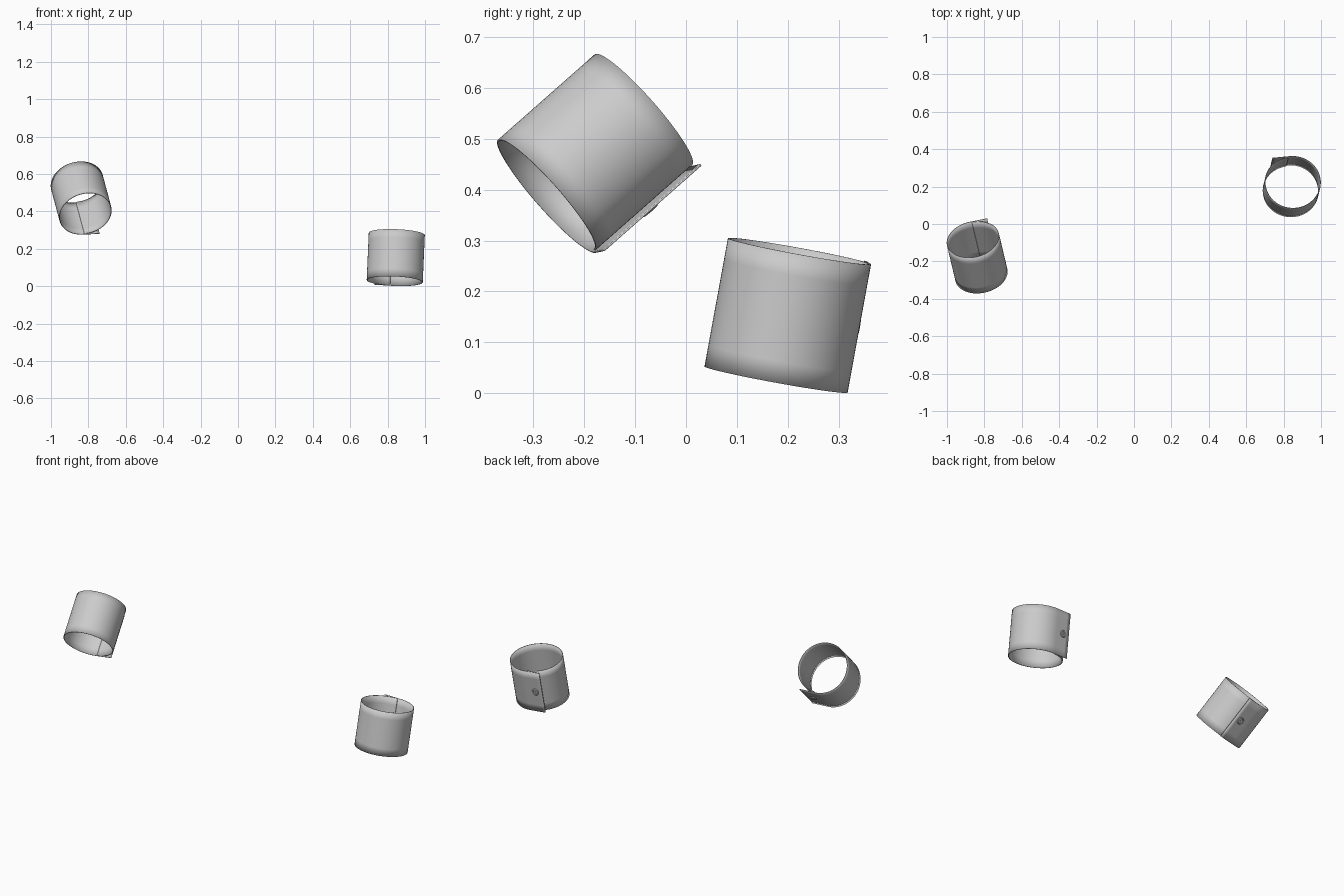
import bpy, bmesh, math
from mathutils import Vector, Matrix

if "Cube" in bpy.data.objects:
    bpy.data.objects.remove(bpy.data.objects["Cube"])


def finish(bm, name, matrix, thickness=0):
    """Turn a locally built mesh into a smooth shaded object."""
    bm.transform(matrix)
    bmesh.ops.recalc_face_normals(bm, faces=bm.faces)
    me = bpy.data.meshes.new(name)
    bm.to_mesh(me)
    bm.free()
    ob = bpy.data.objects.new(name, me)
    bpy.context.collection.objects.link(ob)
    if thickness:
        mod = ob.modifiers.new("cloth", 'SOLIDIFY')
        mod.thickness = thickness
        mod.offset = 0
    bpy.ops.object.select_all(action='DESELECT')
    ob.select_set(True)
    bpy.context.view_layer.objects.active = ob
    bpy.ops.object.shade_smooth_by_angle(angle=math.radians(40))
    return ob


def frame(origin, ex, ey, ez):
    m = Matrix((ex, ey, ez)).transposed().to_4x4()
    m.translation = origin
    return m


def cuff(side, bottom, top, rx, ry, twist, mirror):
    bottom, top = Vector(bottom), Vector(top)
    axis = (top - bottom).normalized()
    length = (top - bottom).length
    ex = Vector((1, 0, 0))
    ex = (ex - axis * ex.dot(axis)).normalized()
    ey = axis.cross(ex)
    world = frame(bottom, ex * mirror, ey, axis) @ Matrix.Rotation(math.radians(twist), 4, 'Z')

    # cuff band: one open loop of cloth that leaves the ring as a straight flap
    n = 72
    path = []
    for i in range(n + 1):
        a = math.radians(100 + 358.6 * i / n)
        k = 1 - 0.035 * max(0, 1 - i / 10)
        path.append(Vector((rx * k * math.cos(a), ry * k * math.sin(a), 0)))
    d = (path[-1] - path[-2]).normalized()
    out = Vector((d.y, -d.x, 0))
    start = path[-1]
    path += [start + d * 0.087 * i / 4 for i in range(1, 5)]
    bm = bmesh.new()
    rows = [[bm.verts.new(p + Vector((0, 0, length * j / 6))) for p in path] for j in range(7)]
    for r0, r1 in zip(rows, rows[1:]):
        for i in range(len(path) - 1):
            bm.faces.new((r0[i], r0[i + 1], r1[i + 1], r1[i]))
    finish(bm, side + "_cuff", world, 0.004)

    # round rimmed button in the middle of the flap
    spot = start + d * 0.044 + out * 0.002 + Vector((0, 0, length / 2))
    local = world @ frame(spot, d, Vector((0, 0, 1)), out)
    bm = bmesh.new()
    prof = [(0, .002), (.012, .002), (.014, .005), (.018, .005), (.02, .003), (.02, 0)]
    vs = [bm.verts.new((r, 0, z)) for r, z in prof]
    es = [bm.edges.new(p) for p in zip(vs, vs[1:])]
    bmesh.ops.spin(bm, geom=vs + es, cent=(0, 0, 0), axis=(0, 0, 1),
                   angle=math.tau, steps=32, use_duplicate=False)
    bmesh.ops.remove_doubles(bm, verts=bm.verts, dist=1e-5)
    finish(bm, side + "_button", local)

    # crossed stitches
    bm = bmesh.new()
    for a in (45, 135):
        bmesh.ops.create_cube(bm, size=1, matrix=Matrix.Translation((0, 0, .003))
                              @ Matrix.Rotation(math.radians(a), 4, 'Z')
                              @ Matrix.Diagonal((.014, .003, .003, 1)))
    finish(bm, side + "_button_stitches", local)


cuff("right", (.838, .177, .027), (.849, .223, .279), .148, .141, 0, 1)
cuff("left", (-.816, -.2725, .3875), (-.861, -.0825, .555), .1405, .1455, -12, -1)
